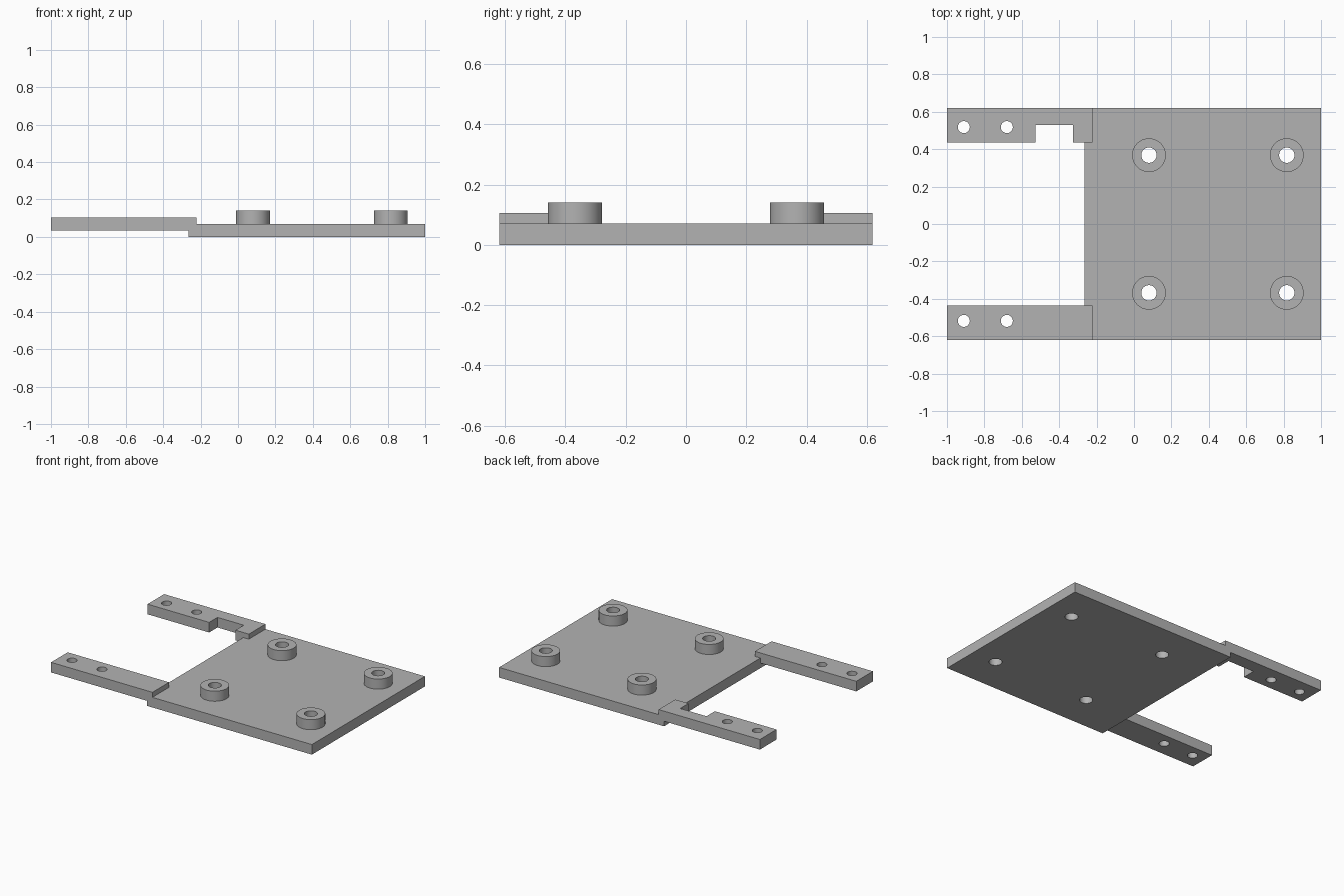
import bpy
import bmesh
from math import radians
from mathutils import Matrix, Vector

if "Cube" in bpy.data.objects:
    bpy.data.objects.remove(bpy.data.objects["Cube"], do_unlink=True)

grey = bpy.data.materials.new("plain grey")
grey.use_nodes = True
grey.diffuse_color = (0.45, 0.45, 0.45, 1)
grey.node_tree.nodes["Principled BSDF"].inputs["Base Color"].default_value = (0.45, 0.45, 0.45, 1)

HALF_Y = 0.619
ARM_INNER = 0.437
BOSSES = [(x, y) for x in (0.08, 0.817) for y in (-0.368, 0.368)]
ARM_HOLES = [(x, y) for x in (-0.91, -0.68) for y in (-0.518, 0.518)]


def make_object(name, bm):
    mesh = bpy.data.meshes.new(name)
    bm.to_mesh(mesh)
    bm.free()
    mesh.materials.append(grey)
    obj = bpy.data.objects.new(name, mesh)
    bpy.context.collection.objects.link(obj)
    return obj


def box(name, low, high):
    low, high = Vector(low), Vector(high)
    bm = bmesh.new()
    place = Matrix.Translation((low + high) / 2) @ Matrix.Diagonal((*(high - low), 1))
    bmesh.ops.create_cube(bm, size=1, matrix=place)
    return make_object(name, bm)


def cylinders(name, spots, radius, z0, z1):
    bm = bmesh.new()
    for x, y in spots:
        bmesh.ops.create_cone(bm, cap_ends=True, segments=64, radius1=radius, radius2=radius,
                              depth=z1 - z0, matrix=Matrix.Translation((x, y, (z0 + z1) / 2)))
    return make_object(name, bm)


def combine(target, tool, operation):
    mod = target.modifiers.new(operation.title(), 'BOOLEAN')
    mod.operation = operation
    mod.solver = 'EXACT'
    mod.object = tool
    bpy.context.view_layer.objects.active = target
    bpy.ops.object.modifier_apply(modifier=mod.name)
    bpy.data.objects.remove(tool, do_unlink=True)


# Base plate
plate = box("mounting_plate", (-0.265, -HALF_Y, 0), (1, HALF_Y, 0.07))

# Raised arms, the left one with a notch on its inner edge
right_arm = box("right_arm", (-1, -HALF_Y, 0.035), (-0.223, -ARM_INNER, 0.105))
left_arm = box("left_arm", (-1, ARM_INNER, 0.035), (-0.223, HALF_Y, 0.105))
notch = box("notch_cutter", (-0.527, 0.3, -0.1), (-0.325, 0.528, 0.3))
combine(left_arm, notch, 'DIFFERENCE')

# Standoff bosses, started inside the plate so they join cleanly
bosses = cylinders("bosses", BOSSES, 0.09, 0.03, 0.14)
for part in (right_arm, left_arm, bosses):
    combine(plate, part, 'UNION')

# Screw holes through bosses and arms
combine(plate, cylinders("boss_hole_cutter", BOSSES, 0.041, -0.1, 0.3), 'DIFFERENCE')
combine(plate, cylinders("arm_hole_cutter", ARM_HOLES, 0.032, -0.1, 0.3), 'DIFFERENCE')

# Smooth round walls, sharp edges
bpy.context.view_layer.update()
bpy.context.view_layer.objects.active = plate
plate.select_set(True)
bpy.ops.object.shade_smooth_by_angle(angle=radians(30))
